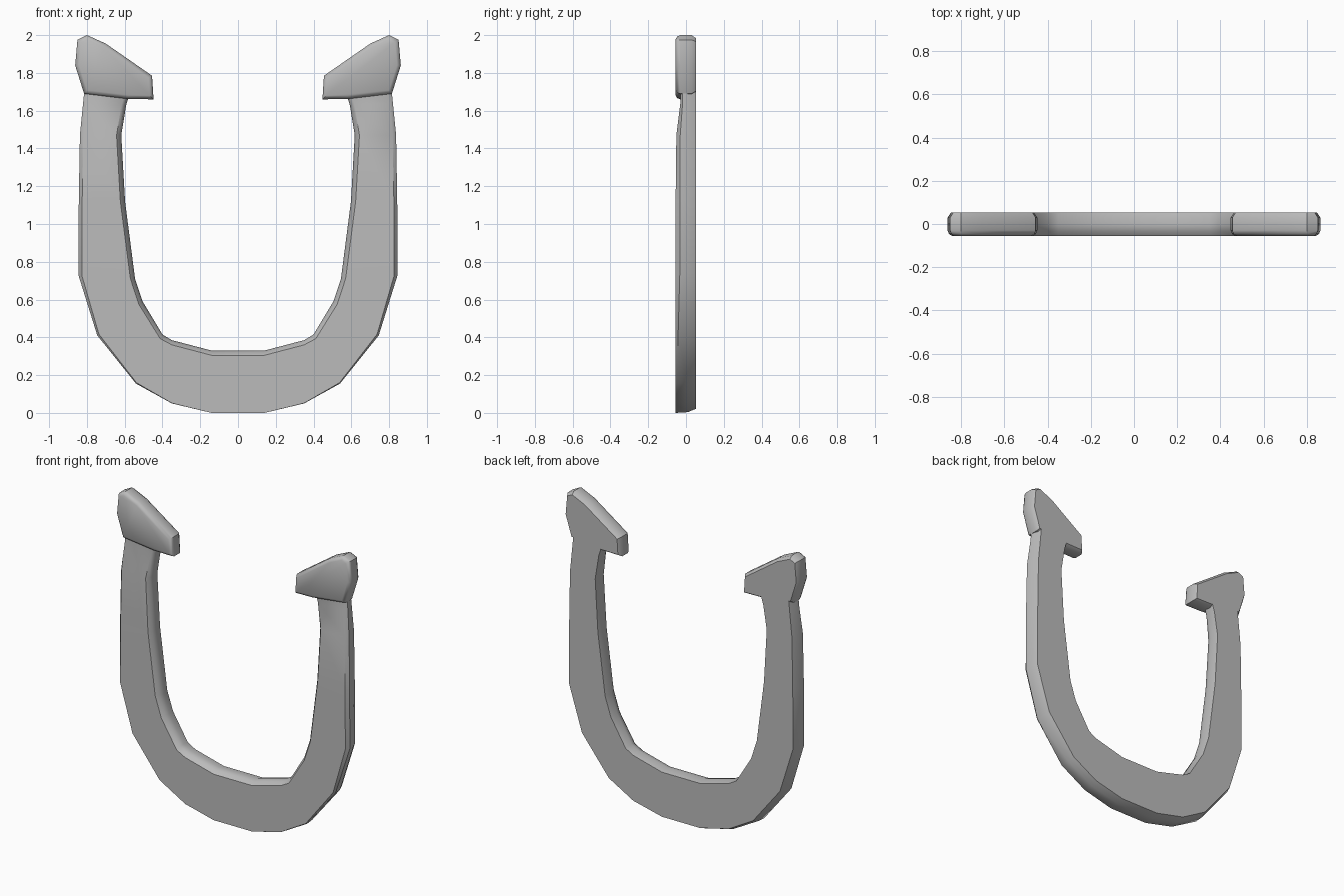
import bpy, bmesh, math
from mathutils import Vector

cube = bpy.data.objects.get("Cube")
if cube:
    bpy.data.objects.remove(cube)

iron = bpy.data.materials.new("grey iron")
iron.use_nodes = True
GREY = (0.5, 0.5, 0.5, 1)
iron.diffuse_color = GREY
iron.node_tree.nodes["Principled BSDF"].inputs["Base Color"].default_value = GREY


def skin(name, rings, angle):
    """Join equal closed rings into a capped, smooth shaded solid."""
    bm = bmesh.new()
    loops = [[bm.verts.new(p) for p in ring] for ring in rings]
    n = len(loops[0])
    for a, b in zip(loops, loops[1:]):
        for i in range(n):
            j = (i + 1) % n
            bm.faces.new((a[i], a[j], b[j], b[i]))
    bm.faces.new(loops[0][::-1])
    bm.faces.new(loops[-1])
    bmesh.ops.recalc_face_normals(bm, faces=bm.faces)
    mesh = bpy.data.meshes.new(name)
    bm.to_mesh(mesh)
    bm.free()
    mesh.materials.append(iron)
    obj = bpy.data.objects.new(name, mesh)
    bpy.context.collection.objects.link(obj)
    bpy.ops.object.select_all(action="DESELECT")
    obj.select_set(True)
    bpy.context.view_layer.objects.active = obj
    bpy.ops.object.shade_smooth_by_angle(angle=math.radians(angle))


def inset(outline, d):
    """Move every side of a counter-clockwise outline inward by d."""
    pts = [Vector(p) for p in outline]
    result = []
    for i, p in enumerate(pts):
        e1 = (p - pts[i - 1]).normalized()
        e2 = (pts[(i + 1) % len(pts)] - p).normalized()
        n1, n2 = Vector((-e1.y, e1.x)), Vector((-e2.y, e2.x))
        result.append(p + (n1 + n2) * d / (1 + n1.dot(n2)))
    return result


# Shoe: outer point, inner point, front depth, outer edge rounding
BACK = 0.053
stations = [
    ((0.14, 0.0), (0.14, 0.33), -0.055, 0.0),
    ((0.35, 0.05), (0.35, 0.385), -0.055, 0.1),
    ((0.54, 0.155), (0.40, 0.415), -0.055, 0.3),
    ((0.745, 0.41), (0.505, 0.59), -0.055, 0.6),
    ((0.845, 0.73), (0.545, 0.71), -0.055, 1),
    ((0.843, 1.12), (0.598, 1.12), -0.055, 1),
    ((0.837, 1.47), (0.618, 1.47), -0.051, 1),
    ((0.82, 1.64), (0.592, 1.63), -0.03, 1),
    ((0.81, 1.74), (0.57, 1.70), -0.03, 1),
]


def section(side, outer, inner, front, rounding):
    o, i = Vector(outer), Vector(inner)
    across = (i - o).normalized()
    profile = [
        (o + across * 0.022, BACK),
        (o + across * 0.004, 0.01),
        (o, front * 0.6 - 0.022 * (1 - rounding)),
        (o + across * 0.018 * rounding, front),
        (i - across * 0.025, front),
        (i - across * 0.008, front * 0.6),
        (i, 0.0),
        (i - across * 0.012, BACK),
    ]
    return [(side * p.x, y, p.y) for p, y in profile]


rings = [section(-1, *s) for s in reversed(stations)]
rings += [section(1, *s) for s in stations]
skin("shoe_bow", rings, 42)

# Heels: hooked pads on both ends, rounded at the front
heel = [(0.80, 2.0), (0.70, 1.955), (0.455, 1.785), (0.447, 1.66),
        (0.58, 1.662), (0.815, 1.69), (0.862, 1.84), (0.85, 1.975)]
layers = [(0.015, BACK), (0.0, 0.03), (0.0, -0.03), (0.006, -0.046), (0.02, -0.055)]
for side, name in ((1, "left_heel"), (-1, "right_heel")):
    skin(name, [[(side * p.x, y, p.y) for p in inset(heel, d)] for d, y in layers], 42)
